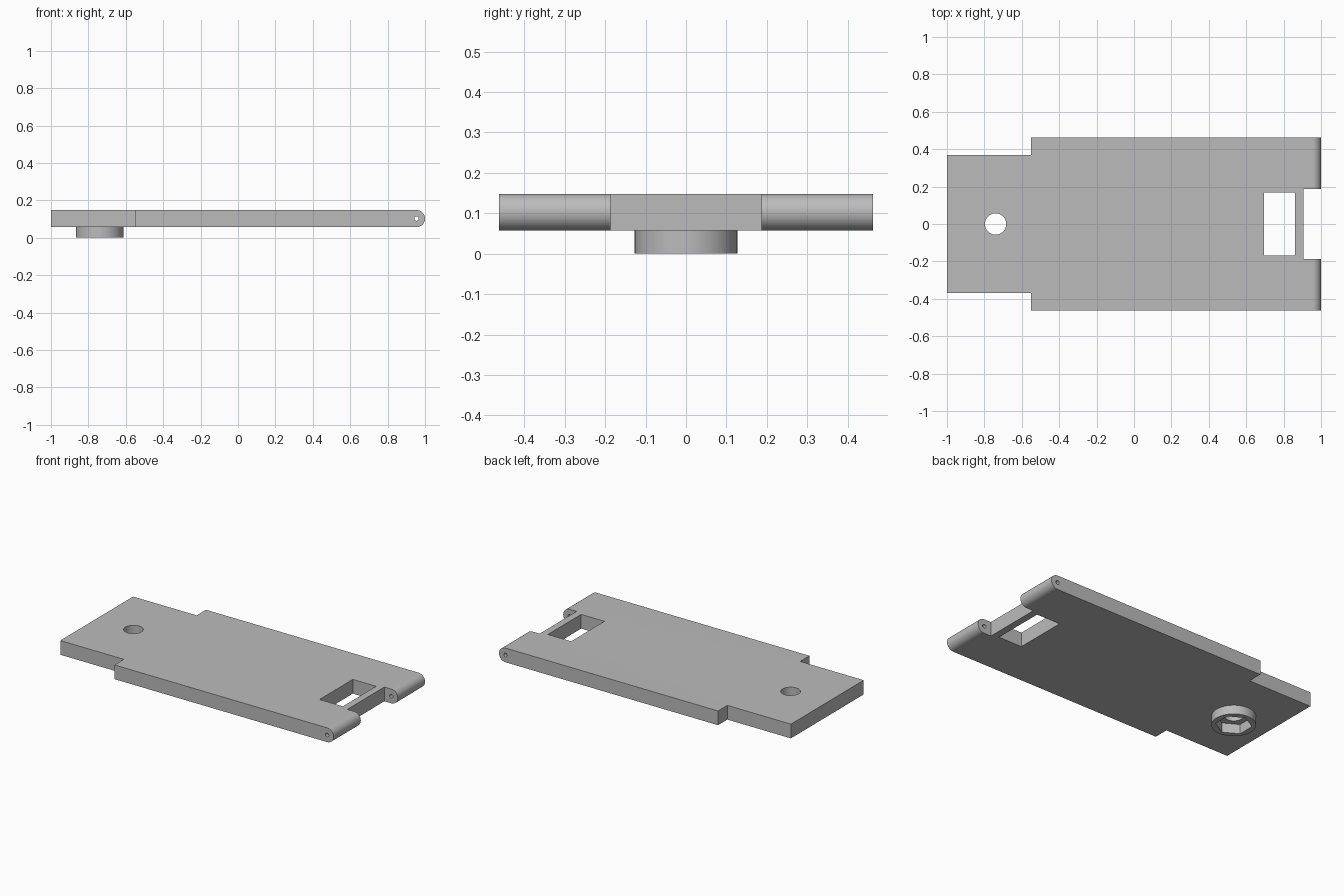
import bpy
import bmesh
from math import pi, sin, cos
from mathutils import Matrix

if "Cube" in bpy.data.objects:
    bpy.data.objects.remove(bpy.data.objects["Cube"])

BOTTOM, TOP = 0.057, 0.148
MID, RADIUS = (BOTTOM + TOP) / 2, (TOP - BOTTOM) / 2
HALF_WIDTH, NECK_HALF = 0.462, 0.368
NUT_X, PIN_X = -0.74, 1 - RADIUS

grey = bpy.data.materials.new("plain grey")
grey.use_nodes = True
grey.diffuse_color = (0.5, 0.5, 0.5, 1)
grey.node_tree.nodes["Principled BSDF"].inputs["Base Color"].default_value = (0.5, 0.5, 0.5, 1)


def make(name, bm):
    bmesh.ops.recalc_face_normals(bm, faces=bm.faces)
    mesh = bpy.data.meshes.new(name)
    bm.to_mesh(mesh)
    bm.free()
    mesh.materials.append(grey)
    obj = bpy.data.objects.new(name, mesh)
    bpy.context.collection.objects.link(obj)
    return obj


def box(name, x, y, z):
    bm = bmesh.new()
    bmesh.ops.create_cube(bm, size=1)
    for v in bm.verts:
        v.co = [lo + (c + 0.5) * (hi - lo) for c, (lo, hi) in zip(v.co, (x, y, z))]
    return make(name, bm)


def prism(name, radius, z, sides=64, turn=0):
    """Upright cylinder or prism on the nut axis."""
    bm = bmesh.new()
    place = Matrix.Translation((NUT_X, 0, sum(z) / 2)) @ Matrix.Rotation(turn, 4, "Z")
    bmesh.ops.create_cone(bm, cap_ends=True, segments=sides, radius1=radius,
                          radius2=radius, depth=z[1] - z[0], matrix=place)
    return make(name, bm)


def combine(target, tool, operation="DIFFERENCE"):
    """Apply one exact boolean and discard the tool."""
    mod = target.modifiers.new("cut", "BOOLEAN")
    mod.operation, mod.object, mod.solver = operation, tool, "EXACT"
    bpy.context.view_layer.objects.active = target
    bpy.ops.object.modifier_apply(modifier=mod.name)
    bpy.data.objects.remove(tool)


# Plate: side profile with a round hinge end, swept across the width
arc = [-pi / 2 + pi * i / 24 for i in range(25)]
profile = [(-1, BOTTOM)] + [(PIN_X + RADIUS * cos(a), MID + RADIUS * sin(a)) for a in arc] + [(-1, TOP)]
bm = bmesh.new()
face = bm.faces.new([bm.verts.new((x, -HALF_WIDTH, z)) for x, z in profile])
sweep = bmesh.ops.extrude_face_region(bm, geom=[face])["geom"]
bmesh.ops.translate(bm, vec=(0, 2 * HALF_WIDTH, 0),
                    verts=[g for g in sweep if isinstance(g, bmesh.types.BMVert)])
plate = make("hinged_plate", bm)

# Narrow neck, hinge gap and window
for side in (-1, 1):
    combine(plate, box("neck_cutter", (-1.1, -0.55), sorted((side * NECK_HALF, side * 0.6)), (0, 0.3)))
combine(plate, box("gap_cutter", (0.905, 1.1), (-0.187, 0.187), (0, 0.3)))
combine(plate, box("window_cutter", (0.695, 0.86), (-0.168, 0.168), (0, 0.3)))

# Nut boss under the neck, with a hexagonal pocket and a bolt hole
combine(plate, prism("nut_boss", 0.127, (0, BOTTOM + 0.02)), "UNION")
combine(plate, prism("nut_cutter", 0.105, (-0.1, BOTTOM + 0.003), 6, 0))
combine(plate, prism("bolt_cutter", 0.057, (-0.1, 0.3), 48))

# Pin hole through both hinge lugs
bm = bmesh.new()
bmesh.ops.create_cone(bm, cap_ends=True, segments=24, radius1=0.012, radius2=0.012, depth=1.2,
                      matrix=Matrix.Translation((PIN_X, 0, MID)) @ Matrix.Rotation(pi / 2, 4, "X"))
combine(plate, make("pin_cutter", bm))

bpy.ops.object.select_all(action="DESELECT")
plate.select_set(True)
bpy.context.view_layer.objects.active = plate
bpy.ops.object.shade_smooth_by_angle(angle=pi / 6)
